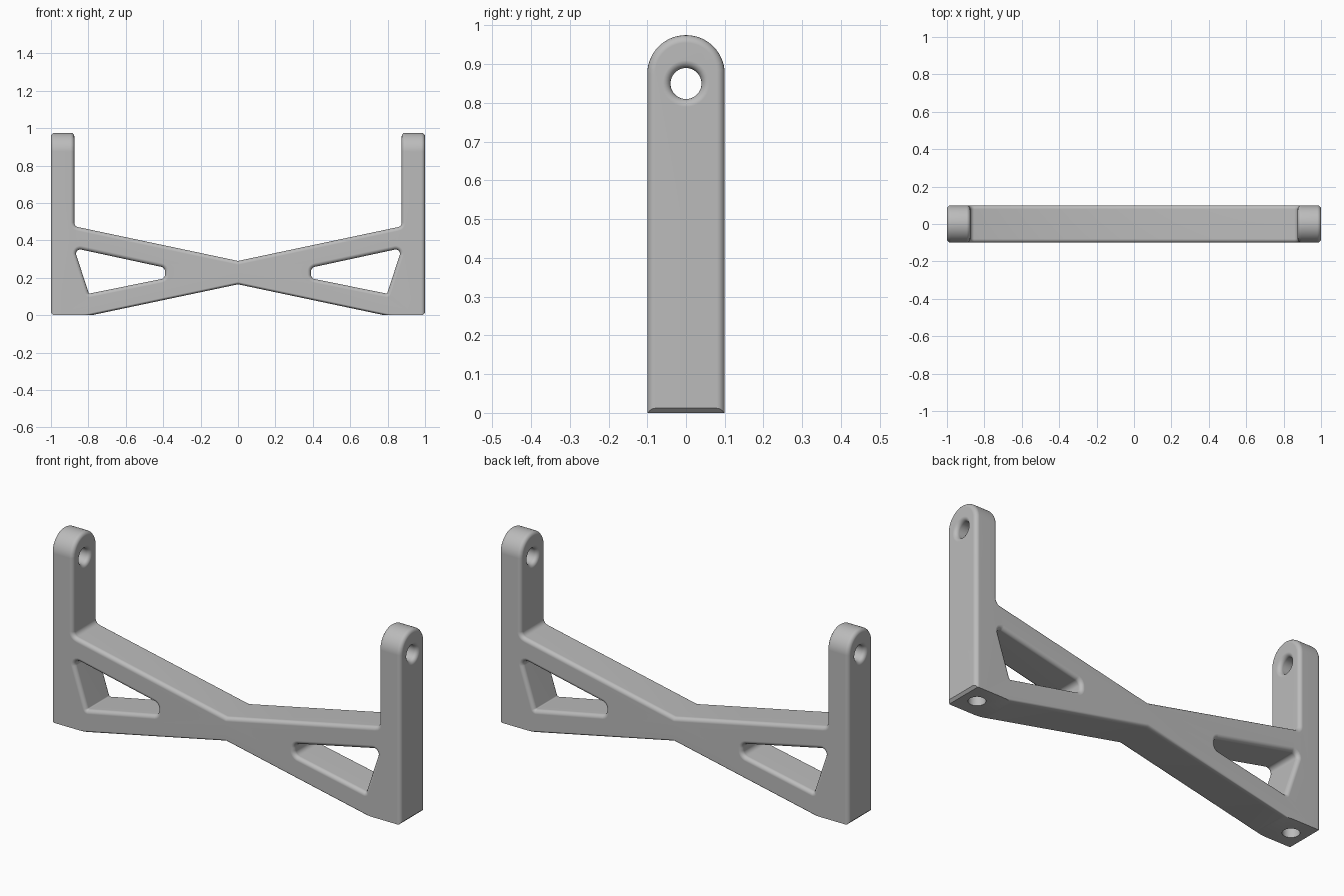
import bpy, bmesh, math
from mathutils import Vector

cube = bpy.data.objects.get("Cube")
if cube:
    bpy.data.objects.remove(cube, do_unlink=True)


def rounded(points, steps=6):
    """Fillet each (u, v, radius) corner of a closed outline."""
    out = []
    for i, (u, v, r) in enumerate(points):
        p = Vector((u, v, 0))
        if r == 0:
            out.append(p)
            continue
        a = (Vector((*points[i - 1][:2], 0)) - p).normalized()
        b = (Vector((*points[(i + 1) % len(points)][:2], 0)) - p).normalized()
        half = a.angle(b) / 2
        reach = r / math.tan(half)
        centre = p + (a + b).normalized() * r / math.sin(half)
        start, end = p + a * reach - centre, p + b * reach - centre
        for k in range(steps + 1):
            spoke = start.normalized().slerp(end.normalized(), k / steps)
            out.append(centre + spoke * r)
    return out


def prism(name, outline, axis, low, high):
    """Extrude an outline along one axis; the outline fills the other two."""
    place = {
        "x": lambda p, d: (d, p.x, p.y),
        "y": lambda p, d: (p.x, d, p.y),
        "z": lambda p, d: (p.x, p.y, d),
    }[axis]
    bm = bmesh.new()
    base = [bm.verts.new(place(p, low)) for p in outline]
    cap = [bm.verts.new(place(p, high)) for p in outline]
    bm.faces.new(base)
    bm.faces.new(cap)
    for i in range(len(base)):
        bm.faces.new((base[i - 1], base[i], cap[i], cap[i - 1]))
    bmesh.ops.recalc_face_normals(bm, faces=bm.faces)
    mesh = bpy.data.meshes.new(name)
    bm.to_mesh(mesh)
    bm.free()
    obj = bpy.data.objects.new(name, mesh)
    bpy.context.collection.objects.link(obj)
    return obj


def circle(u, v, r, count=40):
    turn = math.tau / count
    return [Vector((u + r * math.cos(i * turn), v + r * math.sin(i * turn), 0))
            for i in range(count)]


def apply_modifier(obj, mod):
    bpy.context.view_layer.objects.active = obj
    bpy.ops.object.modifier_apply(modifier=mod.name)


def combine(obj, cutter, operation="DIFFERENCE"):
    cutter.hide_render = True
    mod = obj.modifiers.new("cut", "BOOLEAN")
    mod.operation, mod.solver, mod.object = operation, "EXACT", cutter
    apply_modifier(obj, mod)
    bpy.data.objects.remove(cutter, do_unlink=True)


def mirrored(points, side):
    return [(side * u, v, r) for u, v, r in points]


# Bracket body: waisted beam with an upright at each end
half = [(0, .29, 0), (.875, .475, .025), (.875, .975, 0),
        (1, .975, 0), (1, -.046, 0), (0, .165, 0)]
outline = half + mirrored(half[-2:0:-1], -1)
bracket = prism("bracket", rounded(outline), "y", -.15, .15)

# Side shape: slab with a half-round top
top_arc = [Vector((.1 * math.cos(math.pi * i / 28),
                   .875 + .1 * math.sin(math.pi * i / 28), 0)) for i in range(29)]
side = [Vector((-.1, -.2, 0)), Vector((.1, -.2, 0))] + top_arc
combine(bracket, prism("side_shape", side, "x", -1.2, 1.2), "INTERSECT")

# Triangular windows in the beam
window = [(.877, .359, .022), (.39, .254, .026), (.39, .197, .026), (.797, .115, .006)]
for s in (1, -1):
    combine(bracket, prism("window", rounded(mirrored(window, s)), "y", -.3, .3))

# Pivot holes through the uprights
combine(bracket, prism("pivot_hole", circle(0, .85, .04), "x", -1.2, 1.2))

# Soften the edges
bm = bmesh.new()
bm.from_mesh(bracket.data)
bmesh.ops.remove_doubles(bm, verts=bm.verts, dist=.0002)
bm.to_mesh(bracket.data)
bm.free()
bevel = bracket.modifiers.new("soft_edges", "BEVEL")
bevel.width, bevel.segments = .02, 4
bevel.limit_method, bevel.angle_limit = "ANGLE", math.radians(35)
bevel.use_clamp_overlap = False
apply_modifier(bracket, bevel)

# Flat feet with a small chamfer at the outer ends
foot = [(1.05, -.2, 0), (1.05, .062, 0), (1, .012, 0), (.988, 0, 0)]
combine(bracket, prism("foot_cut", rounded(foot + mirrored(foot[::-1], -1)), "y", -.3, .3))

# Blind screw holes under the feet
for s in (1, -1):
    combine(bracket, prism("screw_hole", circle(s * .91, 0, .04), "z", -.1, .25))

# Plain grey material and shading
grey = bpy.data.materials.new("plain_grey")
grey.use_nodes = True
colour = (.5, .5, .5, 1)
grey.diffuse_color = colour
grey.node_tree.nodes["Principled BSDF"].inputs["Base Color"].default_value = colour
bracket.data.materials.clear()
bracket.data.materials.append(grey)
for face in bracket.data.polygons:
    face.material_index = 0

bpy.ops.object.select_all(action="DESELECT")
bracket.select_set(True)
bpy.context.view_layer.objects.active = bracket
bpy.ops.object.shade_smooth_by_angle(angle=math.radians(35))
normals = bracket.modifiers.new("even_shading", "WEIGHTED_NORMAL")
normals.keep_sharp = True
